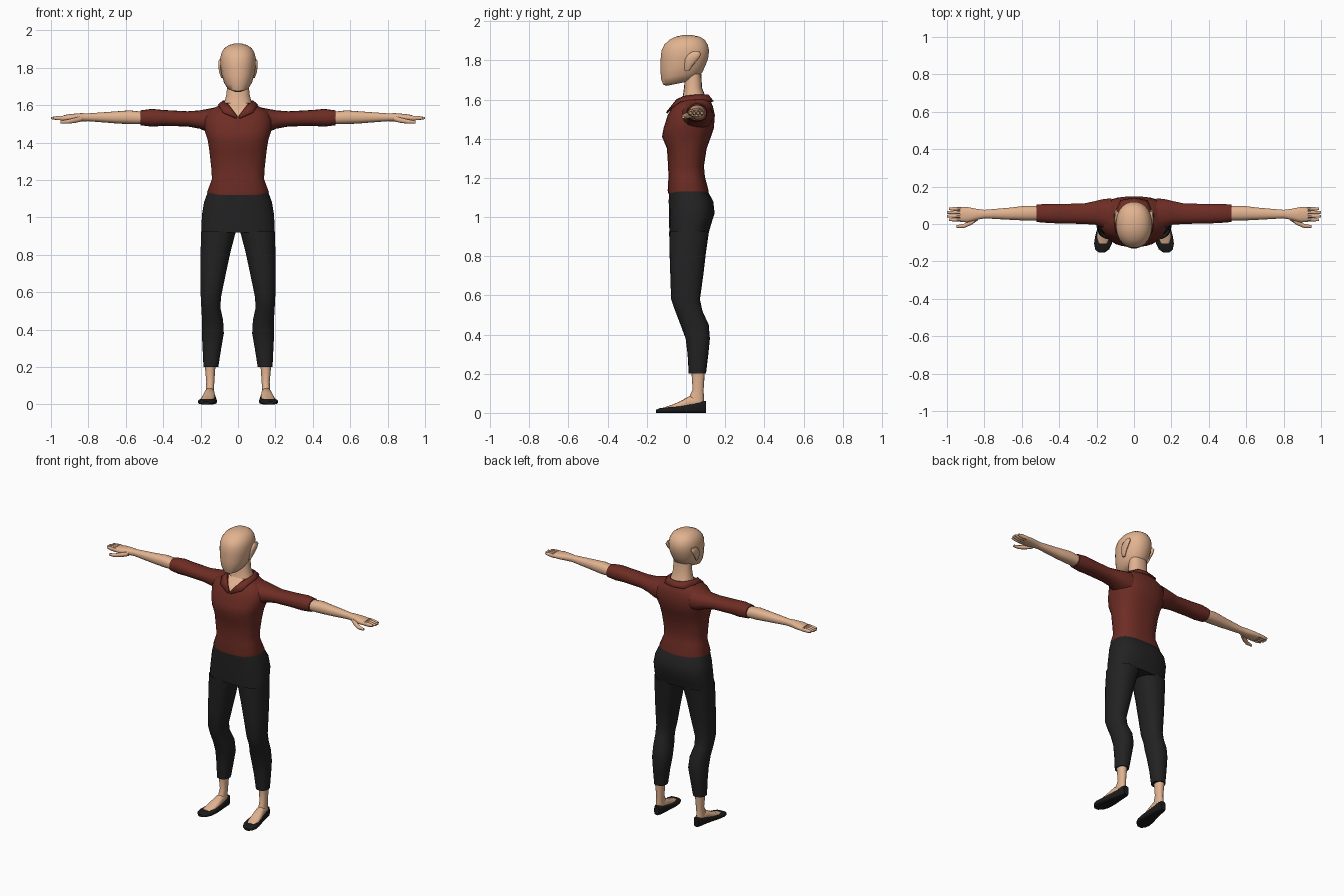
import bpy, bmesh, math
from mathutils import Vector


def material(name, rgb):
    m = bpy.data.materials.new(name)
    m.diffuse_color = (*rgb, 1)
    return m


SKIN = material("skin", (0.76, 0.45, 0.28))
SHIRT = material("dark_red_cloth", (0.155, 0.026, 0.018))
TROUSER = material("charcoal_cloth", (0.016, 0.016, 0.016))
SHOE = material("black_leather", (0.011, 0.011, 0.012))


def finish(name, bm, mat, angle=50):
    bmesh.ops.recalc_face_normals(bm, faces=bm.faces)
    me = bpy.data.meshes.new(name)
    bm.to_mesh(me)
    bm.free()
    ob = bpy.data.objects.new(name, me)
    bpy.context.collection.objects.link(ob)
    me.materials.append(mat)
    bpy.ops.object.select_all(action='DESELECT')
    ob.select_set(True)
    bpy.context.view_layer.objects.active = ob
    bpy.ops.object.shade_smooth_by_angle(angle=math.radians(angle))
    return ob


def loft(name, axis, rings, mat, n=18, power=2.3, side=1, caps=(True, True)):
    """Skin rings of (position, lo_a, hi_a, lo_b, hi_b[, tilt]) stacked along an axis."""
    bm = bmesh.new()
    loops = []
    for pos, a0, a1, b0, b1, *tilt in rings:
        loop = []
        for i in range(n):
            t = 2 * math.pi * (i + 0.5) / n
            c, s = math.cos(t), math.sin(t)
            a = (a0 + a1) / 2 + (a1 - a0) / 2 * math.copysign(abs(c) ** (2 / power), c)
            b = (b0 + b1) / 2 + (b1 - b0) / 2 * math.copysign(abs(s) ** (2 / power), s)
            p = pos + (tilt[0] * b if tilt else 0)
            x, y, z = {'x': (p, a, b), 'y': (a, p, b), 'z': (a, b, p)}[axis]
            loop.append(bm.verts.new((x * side, y, z)))
        loops.append(loop)
    for l, m in zip(loops, loops[1:]):
        for i in range(n):
            j = (i + 1) % n
            bm.faces.new((l[i], l[j], m[j], m[i]))
    for cap, l in zip(caps, (loops[0], loops[-1])):
        if cap:
            bm.faces.new(l)
    return finish(name, bm, mat)


# Head with tilted jaw rings, and neck
loft("head", 'z', [
    (1.690, -0.030, 0.030, -0.100, 0.030, 0.20),
    (1.700, -0.058, 0.058, -0.118, 0.060, 0.20),
    (1.728, -0.076, 0.076, -0.129, 0.085, 0.15),
    (1.765, -0.088, 0.088, -0.131, 0.100, 0.08),
    (1.810, -0.095, 0.095, -0.130, 0.114),
    (1.850, -0.096, 0.096, -0.126, 0.119),
    (1.880, -0.089, 0.089, -0.112, 0.112),
    (1.905, -0.074, 0.074, -0.086, 0.096),
    (1.921, -0.050, 0.050, -0.052, 0.070),
    (1.929, -0.020, 0.020, -0.018, 0.032)], SKIN, n=24, power=2.2)
loft("neck", 'z', [
    (1.580, -0.082, 0.082, -0.030, 0.112),
    (1.620, -0.072, 0.072, -0.016, 0.098),
    (1.660, -0.062, 0.062, -0.010, 0.082),
    (1.730, -0.058, 0.058, -0.005, 0.078)], SKIN, caps=(False, False))

# Shirt body
body = loft("shirt_body", 'z', [
    (1.120, -0.160, 0.160, -0.092, 0.116),
    (1.135, -0.166, 0.166, -0.094, 0.116),
    (1.205, -0.140, 0.140, -0.090, 0.097),
    (1.260, -0.143, 0.143, -0.092, 0.092),
    (1.350, -0.153, 0.153, -0.098, 0.106),
    (1.410, -0.162, 0.162, -0.123, 0.128),
    (1.455, -0.176, 0.176, -0.115, 0.143),
    (1.520, -0.184, 0.184, -0.094, 0.148),
    (1.565, -0.165, 0.165, -0.070, 0.138),
    (1.592, -0.115, 0.115, -0.045, 0.126),
    (1.612, -0.080, 0.080, -0.025, 0.110)], SHIRT, n=28, power=2.5, caps=(True, False))

# Open neckline: cut a V into the front and show skin inside it
body.data.materials.append(SKIN)
bm = bmesh.new()
bm.from_mesh(body.data)
V_LOW, V_SLOPE = 1.538, 0.75
for s in (1, -1):
    geo = [f for f in bm.faces if f.calc_center_median().z > 1.45 and f.calc_center_median().y < 0.04]
    geo += list({e for f in geo for e in f.edges}) + list({v for f in geo for v in f.verts})
    bmesh.ops.bisect_plane(bm, geom=geo, plane_co=(0, 0, V_LOW), plane_no=(s, 0, -V_SLOPE))
for f in bm.faces:
    c = f.calc_center_median()
    if c.y < 0.02 and abs(c.x) < (c.z - V_LOW) * V_SLOPE:
        f.material_index = 1
bm.to_mesh(body.data)
bm.free()

# Folded collar
inner = [(0, 0.112, 1.622), (0.05, 0.100, 1.624), (0.079, 0.045, 1.622),
         (0.072, -0.012, 1.615), (0.048, -0.047, 1.598), (0.004, -0.093, 1.540)]
outer = [(0, 0.138, 1.590), (0.07, 0.125, 1.592), (0.104, 0.050, 1.600),
         (0.100, -0.030, 1.590), (0.080, -0.072, 1.560), (0.010, -0.098, 1.530)]
bm = bmesh.new()
for s in (1, -1):
    rows = [[bm.verts.new((x * s, y, z)) for x, y, z in r] for r in (inner, outer)]
    for i in range(len(inner) - 1):
        bm.faces.new((rows[0][i], rows[0][i + 1], rows[1][i + 1], rows[1][i]))
bmesh.ops.remove_doubles(bm, verts=bm.verts, dist=0.001)
collar = finish("collar", bm, SHIRT, 40)
mod = collar.modifiers.new("thickness", 'SOLIDIFY')
mod.thickness = 0.008
mod.offset = 0

# Trouser seat
loft("trouser_seat", 'z', [
    (0.918, -0.197, 0.197, -0.085, 0.116),
    (0.960, -0.197, 0.197, -0.087, 0.128),
    (1.020, -0.193, 0.193, -0.088, 0.147),
    (1.080, -0.183, 0.183, -0.089, 0.140),
    (1.132, -0.164, 0.164, -0.088, 0.112)], TROUSER, n=24, power=2.6)

for side, tag in ((1, "left"), (-1, "right")):
    # Trouser leg
    loft(tag + "_trouser_leg", 'z', [
        (0.200, 0.105, 0.185, 0.014, 0.102),
        (0.300, 0.089, 0.190, 0.008, 0.114),
        (0.380, 0.075, 0.194, -0.002, 0.122),
        (0.450, 0.079, 0.193, -0.028, 0.116),
        (0.520, 0.094, 0.197, -0.055, 0.084),
        (0.580, 0.089, 0.200, -0.076, 0.071),
        (0.700, 0.064, 0.201, -0.080, 0.088),
        (0.820, 0.038, 0.201, -0.084, 0.102),
        (0.925, 0.010, 0.198, -0.086, 0.117)], TROUSER, side=side, caps=(True, False))

    # Ankle, foot and slipper
    loft(tag + "_ankle", 'z', [
        (0.050, 0.126, 0.174, 0.010, 0.092),
        (0.085, 0.128, 0.172, 0.018, 0.091),
        (0.120, 0.126, 0.170, 0.034, 0.090),
        (0.205, 0.120, 0.178, 0.028, 0.096)], SKIN, n=14, side=side, caps=(False, False))
    loft(tag + "_foot", 'y', [
        (0.060, 0.128, 0.172, 0.020, 0.080),
        (0.020, 0.124, 0.180, 0.020, 0.087),
        (-0.030, 0.123, 0.193, 0.015, 0.059),
        (-0.070, 0.127, 0.200, 0.010, 0.042),
        (-0.105, 0.140, 0.192, 0.010, 0.030)], SKIN, n=14, side=side)
    loft(tag + "_shoe", 'y', [
        (0.103, 0.130, 0.165, 0.0, 0.060),
        (0.085, 0.121, 0.174, 0.0, 0.060),
        (0.040, 0.118, 0.181, 0.0, 0.049),
        (-0.010, 0.115, 0.193, 0.0, 0.040),
        (-0.065, 0.113, 0.208, 0.0, 0.032),
        (-0.105, 0.118, 0.214, 0.0, 0.028),
        (-0.135, 0.132, 0.208, 0.0, 0.024),
        (-0.152, 0.155, 0.190, 0.0, 0.016)], SHOE, power=4, side=side)

    # Sleeve and forearm
    loft(tag + "_sleeve", 'x', [
        (0.120, -0.045, 0.138, 1.445, 1.588),
        (0.160, -0.025, 0.135, 1.455, 1.580),
        (0.205, -0.005, 0.124, 1.474, 1.572),
        (0.270, 0.000, 0.110, 1.486, 1.567),
        (0.400, 0.002, 0.108, 1.489, 1.574),
        (0.460, 0.005, 0.108, 1.485, 1.580),
        (0.520, 0.010, 0.105, 1.492, 1.572)], SHIRT, side=side, caps=(False, True))
    loft(tag + "_forearm", 'x', [
        (0.515, 0.018, 0.098, 1.498, 1.565),
        (0.580, 0.018, 0.098, 1.498, 1.572),
        (0.660, 0.022, 0.088, 1.503, 1.566),
        (0.800, 0.030, 0.076, 1.514, 1.556),
        (0.840, 0.022, 0.081, 1.513, 1.557),
        (0.890, 0.008, 0.091, 1.512, 1.553),
        (0.930, 0.011, 0.091, 1.514, 1.547)], SKIN, side=side, caps=(False, True))

    # Four fingers and thumb
    for i in range(4):
        y = 0.013 + 0.0193 * i
        tip = (0.990, 1.0, 1.0, 0.990)[i]
        loft(f"{tag}_finger_{i + 1}", 'x', [
            (0.925, y, y + 0.020, 1.517, 1.545),
            (0.965, y, y + 0.020, 1.519, 1.542),
            (tip, y + 0.003, y + 0.017, 1.525, 1.537)], SKIN, n=8, side=side, caps=(False, True))
    loft(tag + "_thumb", 'x', [
        (0.835, 0.018, 0.045, 1.512, 1.542),
        (0.870, -0.006, 0.024, 1.504, 1.534),
        (0.910, -0.023, 0.002, 1.500, 1.524),
        (0.948, -0.021, -0.006, 1.502, 1.516)], SKIN, n=8, side=side)

    # Ear, leaning backward
    loft(tag + "_ear", 'z', [
        (1.745, 0.078, 0.090, -0.006, 0.014),
        (1.775, 0.082, 0.101, -0.008, 0.036),
        (1.810, 0.084, 0.106, -0.004, 0.066),
        (1.832, 0.082, 0.106, 0.012, 0.078),
        (1.845, 0.082, 0.100, 0.034, 0.068)], SKIN, n=10, side=side)
